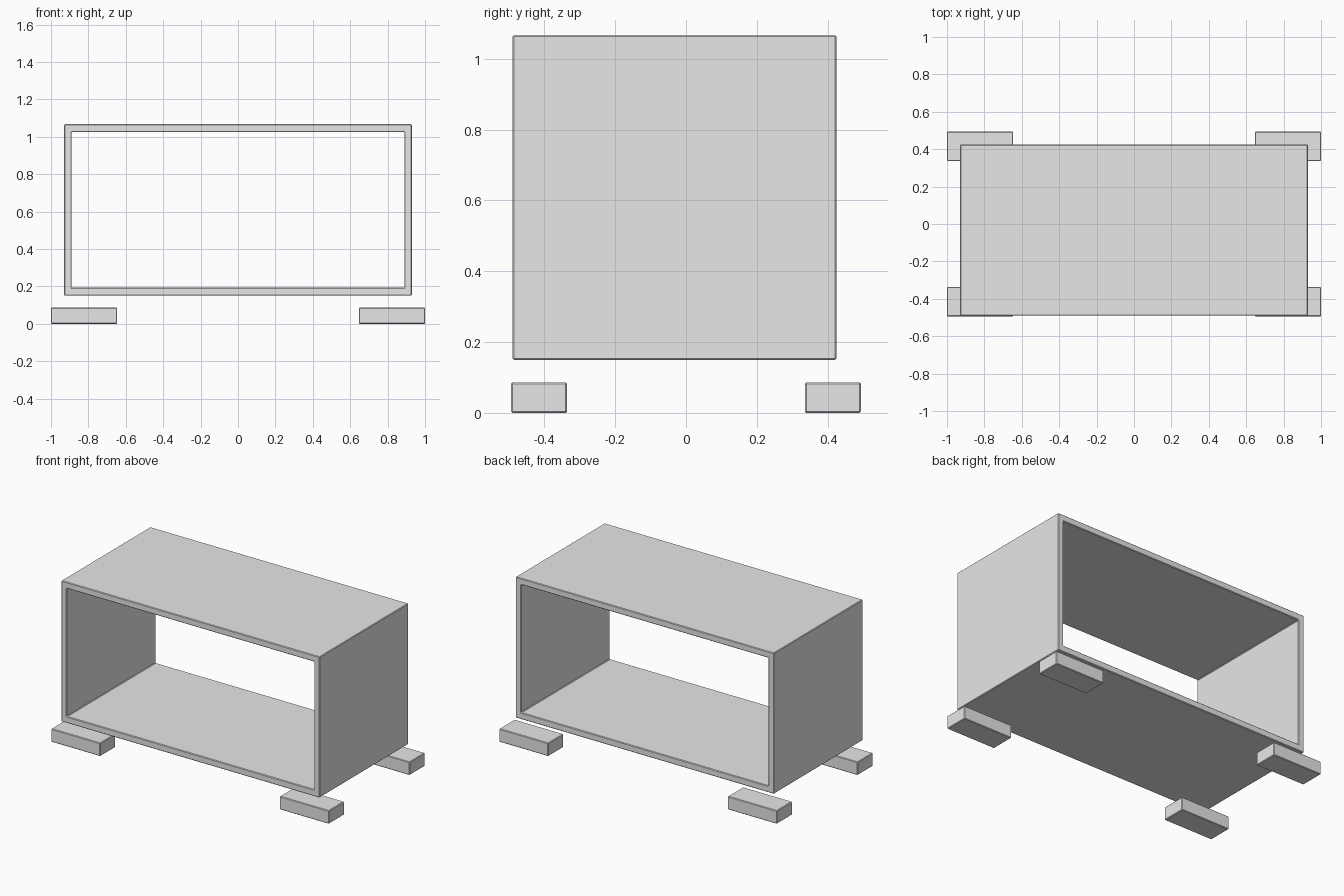
import bpy
import bmesh

default_cube = bpy.data.objects.get("Cube")
if default_cube:
    bpy.data.objects.remove(default_cube, do_unlink=True)

# Single grey finish
grey = bpy.data.materials.new("light_grey")
grey.use_nodes = True
colour = (0.8, 0.8, 0.8, 1)
grey.diffuse_color = colour
grey.node_tree.nodes["Principled BSDF"].inputs["Base Color"].default_value = colour


def finish(name, bm):
    """Turn a bmesh into a grey object with slightly eased edges."""
    bmesh.ops.recalc_face_normals(bm, faces=bm.faces)
    mesh = bpy.data.meshes.new(name)
    bm.to_mesh(mesh)
    bm.free()
    mesh.materials.append(grey)
    obj = bpy.data.objects.new(name, mesh)
    bpy.context.collection.objects.link(obj)
    bevel = obj.modifiers.new("eased_edges", "BEVEL")
    bevel.width = 0.004
    bevel.segments = 1
    return obj


def rectangle(bm, half_width, bottom, top, y):
    corners = [(-half_width, bottom), (half_width, bottom),
               (half_width, top), (-half_width, top)]
    return [bm.verts.new((x, y, z)) for x, z in corners]


# Open cabinet shell: four walls, open at front and back
front, back = -0.49, 0.425
bm = bmesh.new()
loops = [rectangle(bm, 0.93, 0.15, 1.067, front),
         rectangle(bm, 0.93, 0.15, 1.067, back),
         rectangle(bm, 0.89, 0.193, 1.025, back),
         rectangle(bm, 0.89, 0.193, 1.025, front)]
for k, loop in enumerate(loops):
    following = loops[(k + 1) % len(loops)]
    for i in range(4):
        j = (i + 1) % 4
        bm.faces.new((loop[i], loop[j], following[j], following[i]))
finish("cabinet_shell", bm)

# Four block feet, set below the shell at the corners
foot_size = (0.354, 0.158, 0.086)
for side, sx in (("left", 1), ("right", -1)):
    for end, sy in (("front", -1), ("back", 1)):
        bm = bmesh.new()
        bmesh.ops.create_cube(bm, size=1)
        bmesh.ops.scale(bm, vec=foot_size, verts=bm.verts)
        foot = finish(f"{end}_{side}_foot", bm)
        foot.location = (sx * (1 - foot_size[0] / 2),
                         sy * (0.494 - foot_size[1] / 2),
                         foot_size[2] / 2)
